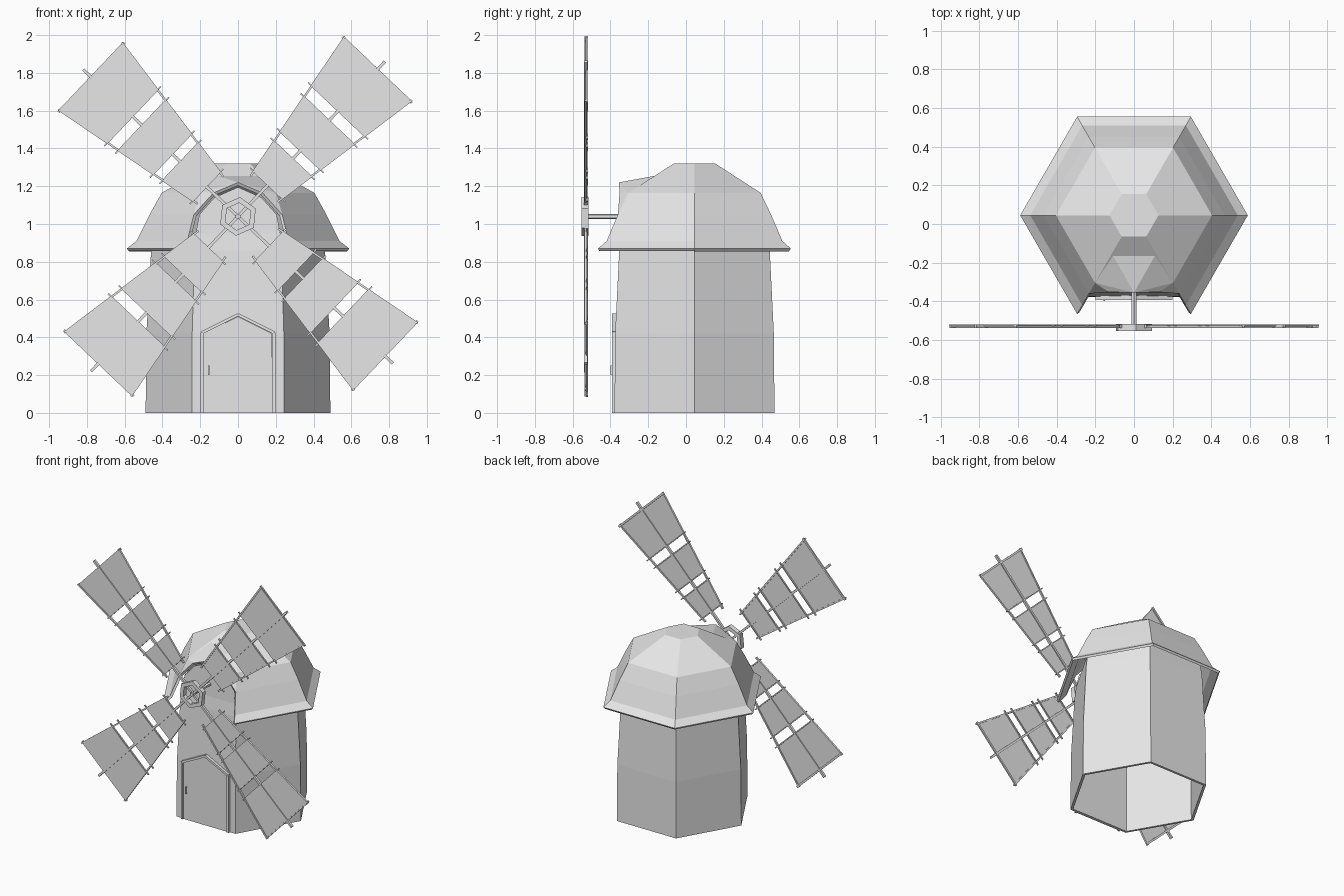
import bpy, bmesh
from math import sin, cos, radians
from mathutils import Vector, Matrix

cube = bpy.data.objects.get("Cube")
if cube:
    bpy.data.objects.remove(cube)

grey = bpy.data.materials.new("light grey")
grey.use_nodes = True
grey.diffuse_color = (0.8, 0.8, 0.8, 1)
grey.node_tree.nodes["Principled BSDF"].inputs["Base Color"].default_value = grey.diffuse_color

CY = 0.045           # tower axis
HUB = Vector((0, -0.535, 1.04))


def finish(bm, name, thickness=0):
    bmesh.ops.recalc_face_normals(bm, faces=bm.faces)
    me = bpy.data.meshes.new(name)
    bm.to_mesh(me)
    bm.free()
    me.materials.append(grey)
    ob = bpy.data.objects.new(name, me)
    bpy.context.collection.objects.link(ob)
    if thickness:
        mod = ob.modifiers.new("thickness", "SOLIDIFY")
        mod.thickness = thickness
        mod.offset = -1
    return ob


def hex_rings(bm, profile):
    return [[bm.verts.new((r * cos(radians(60 * k)), CY + r * sin(radians(60 * k)), z))
             for k in range(6)] for r, z in profile]


def wall(bm, rings, sides):
    for low, high in zip(rings, rings[1:]):
        for k in sides:
            n = (k + 1) % 6
            bm.faces.new((low[k], low[n], high[n], high[k]))


def rod(bm, a, b, w, d):
    """Square bar from a to b in the xz plane, w wide and d deep."""
    a, b = Vector(a), Vector(b)
    mid, run = (a + b) / 2, b - a
    rot = Vector((1, 0, 0)).rotation_difference(run).to_matrix().to_4x4()
    bmesh.ops.create_cube(bm, size=1, matrix=Matrix.Translation(mid) @ rot
                          @ Matrix.Diagonal((run.length, d, w, 1)))


def prism(bm, outline, y0, y1):
    """Extrude an xz outline from y0 to y1."""
    face = bm.faces.new([bm.verts.new((x, y0, z)) for x, z in outline])
    new = bmesh.ops.extrude_face_region(bm, geom=[face])["geom"]
    bmesh.ops.translate(bm, vec=(0, y1 - y0, 0),
                        verts=[v for v in new if isinstance(v, bmesh.types.BMVert)])


# Tower with a gable rising behind the roof opening
bm = bmesh.new()
rings = hex_rings(bm, [(0.489, 0), (0.485, 0.42), (0.46, 0.86), (0.448, 0.95)])
wall(bm, rings, range(6))
gable = [bm.verts.new((x, -0.336, z)) for x, z in
         [(0.205, 1.05), (0.125, 1.14), (0, 1.195), (-0.125, 1.14), (-0.205, 1.05)]]
bm.faces.new([rings[3][4], rings[3][5]] + gable)
finish(bm, "tower", 0.02)

# Roof with an arched opening in its front panel
bm = bmesh.new()
rings = hex_rings(bm, [(0.589, 0.87), (0.537, 0.91), (0.468, 1.05), (0.404, 1.165), (0.127, 1.32)])
wall(bm, rings, (0, 1, 2, 3, 5))
bm.faces.new(rings[4])
apex = bm.verts.new((0, -0.355, 1.22))
steps = []
for k, s in ((4, -1), (5, 1)):
    step = bm.verts.new((s * 0.108, -0.165, 1.255))
    arch = bm.verts.new((s * 0.13, -0.352, 1.165))
    steps.append(step)
    bm.faces.new((rings[4][k], rings[3][k], step))
    bm.faces.new((step, rings[3][k], apex))
    bm.faces.new((rings[3][k], arch, apex))
    bm.faces.new((rings[3][k], rings[2][k], arch))
bm.faces.new((rings[4][4], rings[4][5], steps[1], steps[0]))
bm.faces.new((steps[0], steps[1], apex))
finish(bm, "roof", 0.018)

# Door, frame and handle
bm = bmesh.new()
prism(bm, [(-0.185, 0), (0.18, 0), (0.18, 0.42), (0, 0.51), (-0.185, 0.42)], -0.36, -0.384)
finish(bm, "door")
bm = bmesh.new()
path = [(-0.19, 0), (-0.19, 0.425), (0, 0.52), (0.19, 0.425), (0.19, 0)]
for (x0, z0), (x1, z1) in zip(path, path[1:]):
    rod(bm, (x0, -0.378, z0), (x1, -0.378, z1), 0.016, 0.03)
finish(bm, "door_frame")
bm = bmesh.new()
rod(bm, (-0.155, -0.396, 0.2), (-0.155, -0.396, 0.25), 0.008, 0.006)
for z in (0.203, 0.247):
    rod(bm, (-0.155, -0.38, z), (-0.155, -0.396, z), 0.006, 0.008)
finish(bm, "door_handle")

# Shaft
bm = bmesh.new()
bmesh.ops.create_cone(bm, cap_ends=True, segments=6, radius1=0.014, radius2=0.014, depth=0.24,
                      matrix=Matrix.Translation((0, -0.43, HUB.z)) @ Matrix.Rotation(radians(90), 4, "X"))
finish(bm, "shaft")

# Hexagonal hub ring
bm = bmesh.new()
loops = [[bm.verts.new(HUB + Vector((r * cos(radians(24 + 60 * k)), y, r * sin(radians(24 + 60 * k)))))
          for k in range(6)]
         for r, y in ((0.103, -0.018), (0.103, 0.018), (0.073, 0.018), (0.073, -0.018))]
wall(bm, loops + loops[:1], range(6))
finish(bm, "hub_ring")


# Sails
def half_width(u):
    return 0.102 + (u - 0.22) * 0.165


for i in range(4):
    bm = bmesh.new()
    rod(bm, (0, 0, 0), (1.13, 0, 0), 0.016, 0.018)
    for s in (-1, 1):
        rod(bm, (0.2, 0, s * half_width(0.2)), (1.08, 0, s * half_width(1.08)), 0.011, 0.014)
    for u in (0.23, 0.42, 0.48, 0.7, 0.77, 1.07):
        reach = half_width(u) + (0.012 if u > 1 else 0.025)
        rod(bm, (u, 0.006, -reach), (u, 0.006, reach), 0.008 if u < 1 else 0.014, 0.01)
    for u0, u1 in ((0.23, 0.42), (0.48, 0.7), (0.77, 1.07)):
        a, b = half_width(u0), half_width(u1)
        prism(bm, [(u0, -a), (u1, -b), (u1, b), (u0, a)], -0.002, 0.002)
    ob = finish(bm, f"sail_{i + 1}")
    ob.location = HUB + Vector((0, 0.005, 0))
    ob.rotation_euler.y = -radians(46.5 + 90 * i)
